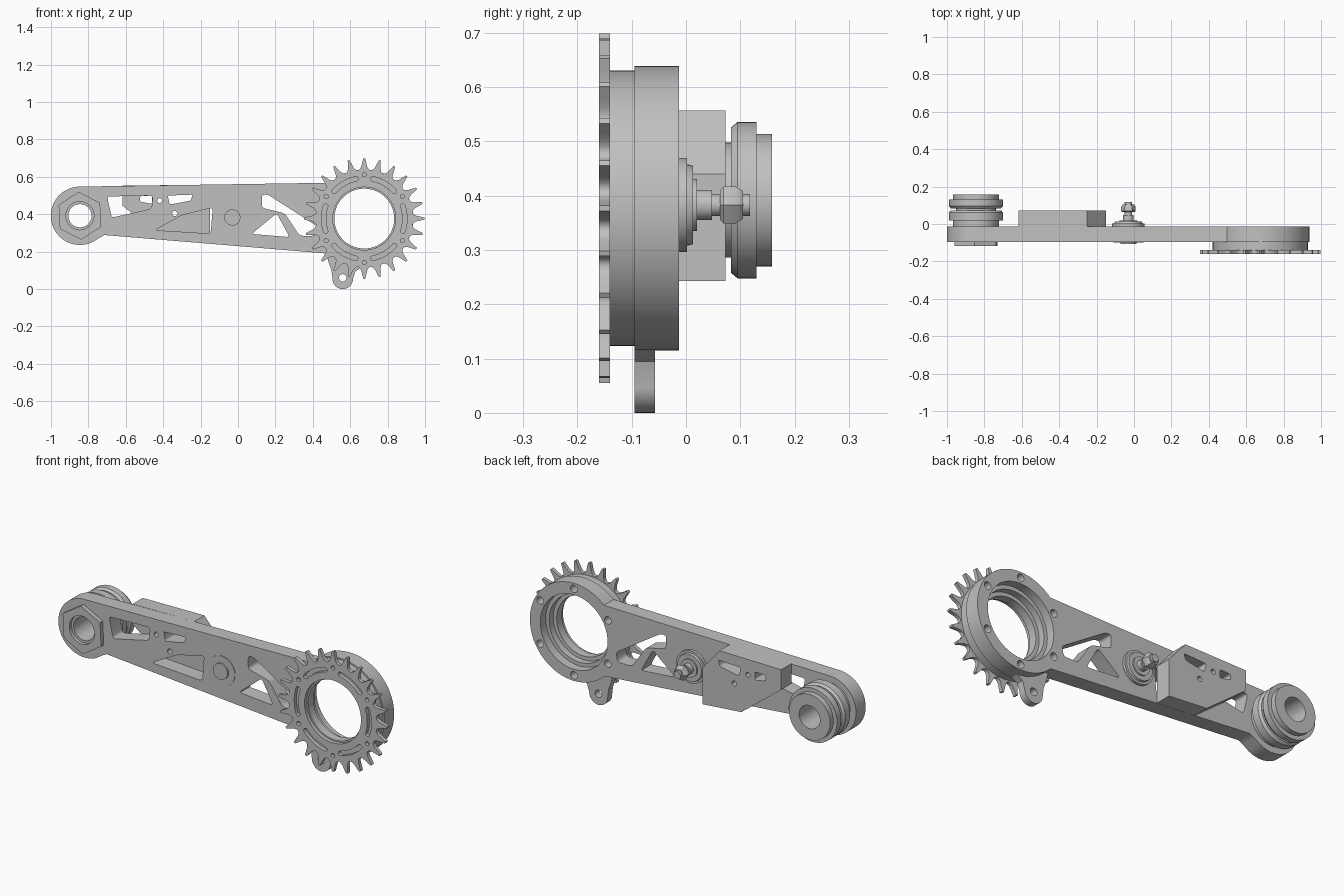
import bpy, bmesh, math
from math import sin, cos, pi, radians
from mathutils import Vector

if "Cube" in bpy.data.objects:
    bpy.data.objects.remove(bpy.data.objects["Cube"])

grey = bpy.data.materials.new("steel grey")
grey.diffuse_color = (0.53, 0.53, 0.53, 1)
grey.use_nodes = True
grey.node_tree.nodes["Principled BSDF"].inputs["Base Color"].default_value = grey.diffuse_color

RING = (0.675, 0.377)    # sprocket axis (x, z)
BOSS = (-0.845, 0.392)   # roller axis
PIVOT = (-0.03, 0.383)   # stud axis


def finish(obj):
    obj.data.materials.clear()
    obj.data.materials.append(grey)
    bpy.ops.object.select_all(action='DESELECT')
    obj.select_set(True)
    bpy.context.view_layer.objects.active = obj
    bpy.ops.object.shade_smooth_by_angle(angle=radians(35))
    return obj


def arc(c, r, a0, a1, n=32):
    """Points on an arc, angles in degrees."""
    return [(c[0] + r * cos(radians(a0 + (a1 - a0) * i / n)),
             c[1] + r * sin(radians(a0 + (a1 - a0) * i / n))) for i in range(n + 1)]


def circle(c, r, n=48):
    return arc(c, r, 0, 360, n)[:-1]


def rounded(pts, r=0.018, n=4):
    """Polygon with rounded corners."""
    out = []
    for i, p in enumerate(pts):
        p = Vector(p)
        a, b = Vector(pts[i - 1]) - p, Vector(pts[(i + 1) % len(pts)]) - p
        s = p + a.normalized() * min(r, a.length * 0.45)
        e = p + b.normalized() * min(r, b.length * 0.45)
        for k in range(n + 1):
            t = k / n
            out.append(tuple(s * (1 - t) ** 2 + p * 2 * t * (1 - t) + e * t * t))
    return out


def plate(name, y0, y1, *loops):
    """Flat plate in x-z from an outline and holes, spanning y0..y1."""
    cu = bpy.data.curves.new(name + " outline", 'CURVE')
    cu.dimensions, cu.fill_mode = '2D', 'BOTH'
    cu.extrude = (y1 - y0) / 2
    for pts in loops:
        sp = cu.splines.new('POLY')
        sp.points.add(len(pts) - 1)
        for q, (x, z) in zip(sp.points, pts):
            q.co = (x, z, 0, 1)
        sp.use_cyclic_u = True
    tmp = bpy.data.objects.new(name + " outline", cu)
    bpy.context.collection.objects.link(tmp)
    dg = bpy.context.evaluated_depsgraph_get()
    me = bpy.data.meshes.new_from_object(tmp.evaluated_get(dg))
    bpy.data.objects.remove(tmp)
    bm = bmesh.new()
    bm.from_mesh(me)
    bmesh.ops.remove_doubles(bm, verts=bm.verts, dist=1e-5)
    for v in bm.verts:
        x, z, d = v.co
        v.co = (x, (y0 + y1) / 2 - d, z)
    bmesh.ops.recalc_face_normals(bm, faces=bm.faces)
    bm.to_mesh(me)
    bm.free()
    obj = bpy.data.objects.new(name, me)
    bpy.context.collection.objects.link(obj)
    return finish(obj)


def lathe(name, c, profile, closed=False, seg=56):
    """Turn (radius, y) points about the y axis through c."""
    bm = bmesh.new()
    vs = [bm.verts.new((r, y, 0)) for r, y in profile]
    es = [bm.edges.new(p) for p in zip(vs, vs[1:])]
    if closed:
        es.append(bm.edges.new((vs[-1], vs[0])))
    bmesh.ops.spin(bm, geom=vs + es, cent=(0, 0, 0), axis=(0, 1, 0),
                   angle=2 * pi, steps=seg, use_merge=True)
    bmesh.ops.remove_doubles(bm, verts=bm.verts, dist=1e-5)
    bmesh.ops.translate(bm, verts=bm.verts, vec=(c[0], 0, c[1]))
    bmesh.ops.recalc_face_normals(bm, faces=bm.faces)
    me = bpy.data.meshes.new(name)
    bm.to_mesh(me)
    bm.free()
    obj = bpy.data.objects.new(name, me)
    bpy.context.collection.objects.link(obj)
    return finish(obj)


def around(r, a):
    return (RING[0] + r * cos(radians(a)), RING[1] + r * sin(radians(a)))


# Small openings shared by the arm and the box behind it
small_holes = [circle((-0.419, 0.473), 0.013, 16),
               circle((-0.338, 0.404), 0.014, 16),
               rounded([(-0.376, 0.5), (-0.242, 0.505), (-0.253, 0.473), (-0.365, 0.452)], 0.01)]

# Arm with lightening pockets
outline = (arc(BOSS, 0.156, 90, 298, 40) + [(-0.74, 0.275), (-0.713, 0.289)]
           + arc(RING, 0.262, -134, 133, 56))
pockets = [rounded(p) for p in (
    [(-0.70, 0.495), (-0.456, 0.5), (-0.462, 0.43), (-0.675, 0.382)],
    [(-0.445, 0.315), (-0.30, 0.395), (-0.135, 0.436), (-0.146, 0.297)],
    [(0.127, 0.505), (0.16, 0.505), (0.425, 0.335), (0.415, 0.285),
     (0.33, 0.285), (0.25, 0.405), (0.127, 0.435)],
    [(0.207, 0.405), (0.276, 0.278), (0.073, 0.295)])]
screws = [circle(around(0.232, a), 0.02, 20) for a in range(30, 390, 60)]
plate("arm", -0.095, -0.013, outline, circle(RING, 0.2, 64), circle(BOSS, 0.062),
      *pockets, *small_holes, *screws)

# Rear box
plate("rear_box", -0.013, 0.073,
      [(-0.617, 0.553), (-0.25, 0.557), (-0.15, 0.44), (-0.15, 0.243),
       (-0.38, 0.262), (-0.617, 0.445)],
      rounded([(-0.525, 0.497), (-0.46, 0.5), (-0.46, 0.455), (-0.525, 0.468)], 0.012),
      *small_holes)

# Tab under the ring
tab = ([(0.47, 0.2), (0.485, 0.14), (0.5, 0.1)] + arc((0.56, 0.055), 0.055, 180, 360, 20)
       + [(0.628, 0.095), (0.665, 0.118), (0.66, 0.14), (0.56, 0.15)])
plate("tab", -0.0945, -0.057, tab, circle((0.56, 0.06), 0.02, 20))

# Sprocket hub and stepped bore
lathe("sprocket_hub", RING, [(0.16, -0.14), (0.254, -0.14), (0.254, -0.095), (0.16, -0.095)], True, 72)
lathe("bore_step", RING, [(0.18, -0.095), (0.201, -0.095), (0.201, -0.06), (0.18, -0.06)], True, 72)

# Toothed sprocket with slots and screw holes
half = [(0.322, 0.016), (0.30, 0.035), (0.278, 0.056), (0.266, 0.085), (0.261, 0.115)]
teeth = []
for i in range(24):
    a = i * pi / 12
    for r, d in [(r, -d) for r, d in reversed(half)] + half:
        teeth.append((RING[0] + r * cos(a + d), RING[1] + r * sin(a + d)))
slots = []
for a in range(0, 360, 60):
    slots.append(arc(RING, 0.229, a - 18, a + 18, 14)
                 + arc(around(0.217, a + 18), 0.012, a + 18, a + 198, 6)[1:-1]
                 + arc(RING, 0.205, a + 18, a - 18, 14)
                 + arc(around(0.217, a - 18), 0.012, a + 180 - 18, a + 360 - 18, 6)[1:-1])
pins = [circle(around(0.235, a), 0.011, 14) for a in range(30, 390, 60)]
plate("sprocket", -0.16, -0.14, teeth, circle(RING, 0.168, 72), *slots, *pins)

# Roller with its bolt head
lathe("roller", BOSS, [
    (0.062, -0.1), (0.075, -0.1), (0.075, -0.013), (0.122, -0.013), (0.122, 0.02),
    (0.144, 0.02), (0.144, 0.061), (0.134, 0.073), (0.106, 0.073), (0.106, 0.083),
    (0.134, 0.083), (0.144, 0.095), (0.144, 0.13), (0.122, 0.13), (0.122, 0.158),
    (0.062, 0.158)], True)
plate("bolt_head", -0.118, -0.095, arc(BOSS, 0.128, 33, 333, 5), circle(BOSS, 0.075))

# Pivot stud with washers and nut
lathe("stud", PIVOT, [
    (0, -0.108), (0.043, -0.108), (0.043, -0.098), (0.08, -0.098), (0.08, -0.013),
    (0.087, -0.013), (0.087, 0.002), (0.075, 0.002), (0.072, 0.013), (0.048, 0.013),
    (0.048, 0.02), (0.028, 0.02), (0.028, 0.048), (0.02, 0.048), (0.02, 0.118),
    (0, 0.118)], seg=40)
lathe("stud_nut", PIVOT, [(0.018, 0.063), (0.032, 0.063), (0.039, 0.069), (0.039, 0.092),
                          (0.03, 0.105), (0.018, 0.105)], True, 6)
